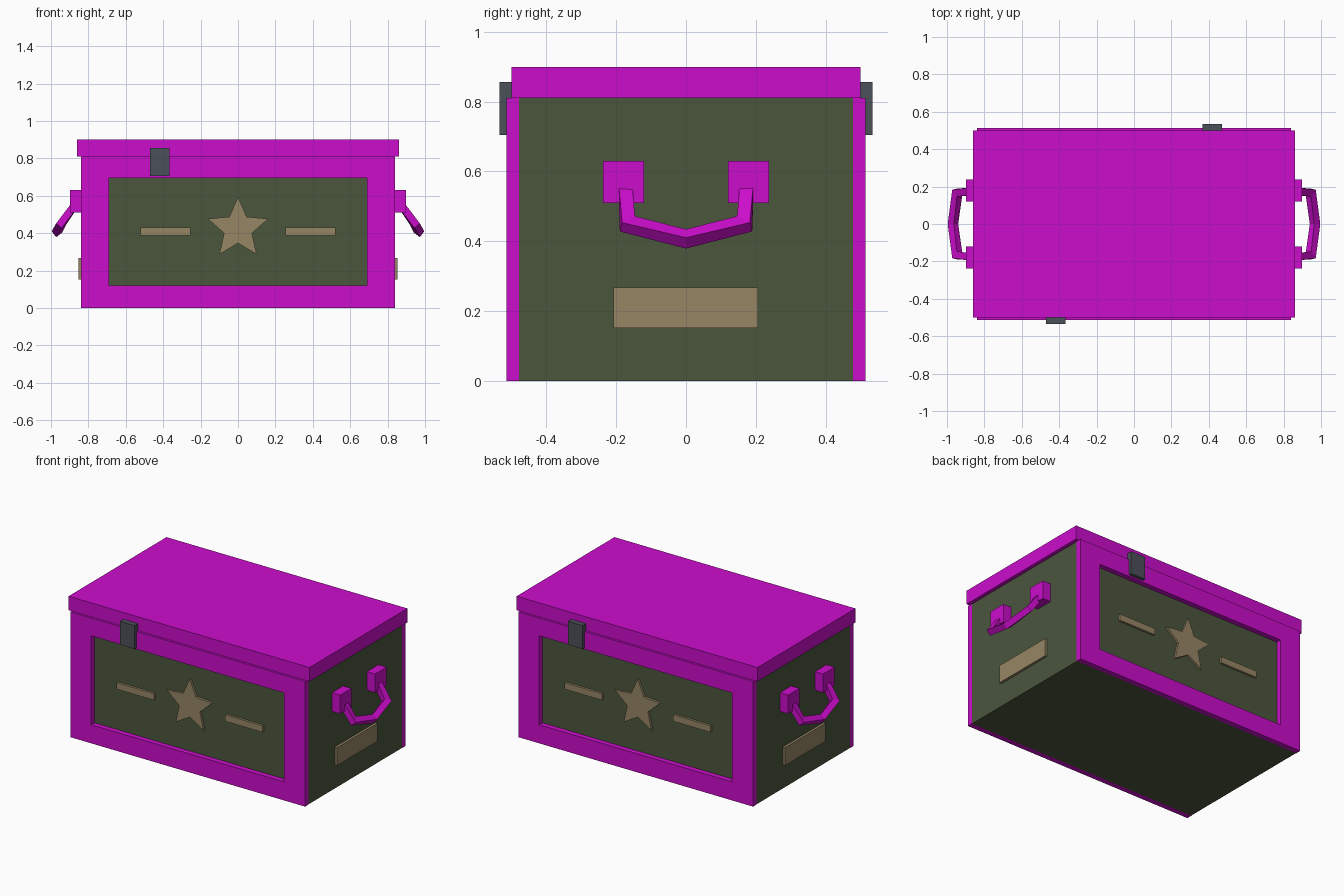
import bpy, bmesh, math
from mathutils import Vector

if "Cube" in bpy.data.objects:
    bpy.data.objects.remove(bpy.data.objects["Cube"])


def material(name, rgb):
    m = bpy.data.materials.new(name)
    m.diffuse_color = (*rgb, 1)
    m.use_nodes = True
    m.node_tree.nodes["Principled BSDF"].inputs["Base Color"].default_value = m.diffuse_color
    return m


TRIM = material("magenta trim", (0.60, 0.004, 0.60))
GREEN = material("olive green", (0.070, 0.093, 0.046))
TAN = material("tan", (0.31, 0.238, 0.13))
STEEL = material("dark grey metal", (0.07, 0.08, 0.098))


def finish(name, bm, mat):
    bmesh.ops.recalc_face_normals(bm, faces=bm.faces)
    me = bpy.data.meshes.new(name)
    bm.to_mesh(me)
    bm.free()
    me.materials.append(mat)
    ob = bpy.data.objects.new(name, me)
    bpy.context.collection.objects.link(ob)
    return ob


def box(name, x, y, z, mat):
    bm = bmesh.new()
    bmesh.ops.create_cube(bm, size=1)
    for v in bm.verts:
        v.co = [(r[0] + r[1]) / 2 + c * (r[1] - r[0]) for r, c in zip((x, y, z), v.co)]
    return finish(name, bm, mat)


def plate(name, outline, y0, y1, mat):
    """Extrude an x-z outline along y."""
    bm = bmesh.new()
    f = bm.faces.new([bm.verts.new((x, y0, z)) for x, z in outline])
    new = bmesh.ops.extrude_face_region(bm, geom=[f])["geom"]
    for v in new:
        if isinstance(v, bmesh.types.BMVert):
            v.co.y = y1
    return finish(name, bm, mat)


def frame(name, y0, y1, mat):
    """Rectangular frame with an open window."""
    outer = [(-.84, 0), (.84, 0), (.84, .81), (-.84, .81)]
    inner = [(-.69, .12), (.69, .12), (.69, .695), (-.69, .695)]
    bm = bmesh.new()
    rings = [[bm.verts.new((x, y, z)) for x, z in o]
             for o, y in ((outer, y0), (inner, y0), (inner, y1), (outer, y1))]
    for k in range(4):
        a, b = rings[k], rings[(k + 1) % 4]
        for i in range(4):
            j = (i + 1) % 4
            bm.faces.new((a[i], a[j], b[j], b[i]))
    return finish(name, bm, mat)


def handle(name, s):
    """Square bar swept along a drooping five point path."""
    pts = [Vector(p) for p in ((.87, -.174, .555), (.945, -.168, .45), (.968, 0, .407),
                               (.945, .168, .45), (.87, .174, .555))]
    h, bm, rings = .0195, bmesh.new(), []
    for i, p in enumerate(pts):
        a = (p - pts[i - 1]).normalized() if i else (pts[1] - p).normalized()
        b = (pts[i + 1] - p).normalized() if i < 4 else a
        t = (a + b).normalized()
        v = Vector((.6, 0, .8))
        v = (v - t * v.dot(t)).normalized()
        u = t.cross(v) / max(t.dot(a), .5)
        rings.append([bm.verts.new(p + u * h * m + v * h * n)
                      for m, n in ((-1, -1), (1, -1), (1, 1), (-1, 1))])
    for a, b in zip(rings, rings[1:]):
        for i in range(4):
            j = (i + 1) % 4
            bm.faces.new((a[i], a[j], b[j], b[i]))
    bm.faces.new(rings[0])
    bm.faces.new(rings[-1])
    for v in bm.verts:
        v.co.x *= s
    return finish(name, bm, TRIM)


# Chest body and lid
box("body", (-.838, .838), (-.48, .48), (0, .81), GREEN)
box("lid", (-.862, .862), (-.50, .50), (.81, .90), TRIM)

# Star outline
star = []
for i in range(10):
    r, a = (.17, .078)[i % 2], math.pi / 2 + i * math.pi / 5
    star.append((r * math.cos(a), .425 + r * math.sin(a)))

# Front and back: frame, star, bars, latch
for side, s in (("front", -1), ("back", 1)):
    frame(side + "_frame", s * .478, s * .514, TRIM)
    plate(side + "_star", star, s * .475, s * .495, TAN)
    for end, e in (("left", -1), ("right", 1)):
        box(f"{side}_{end}_bar", sorted((e * .255, e * .522)), sorted((s * .475, s * .495)),
            (.388, .43), TAN)
    box(side + "_latch", sorted((s * .365, s * .47)), sorted((s * .495, s * .535)),
        (.705, .856), STEEL)

# Ends: handle mounts, handle, label plate
for side, s in (("left", -1), ("right", 1)):
    for k, e in (("front", -1), ("back", 1)):
        box(f"{side}_{k}_handle_mount", sorted((s * .83, s * .897)),
            sorted((e * .121, e * .238)), (.51, .63), TRIM)
    handle(side + "_handle", s)
    box(side + "_label", sorted((s * .83, s * .854)), (-.208, .207), (.152, .268), TAN)
